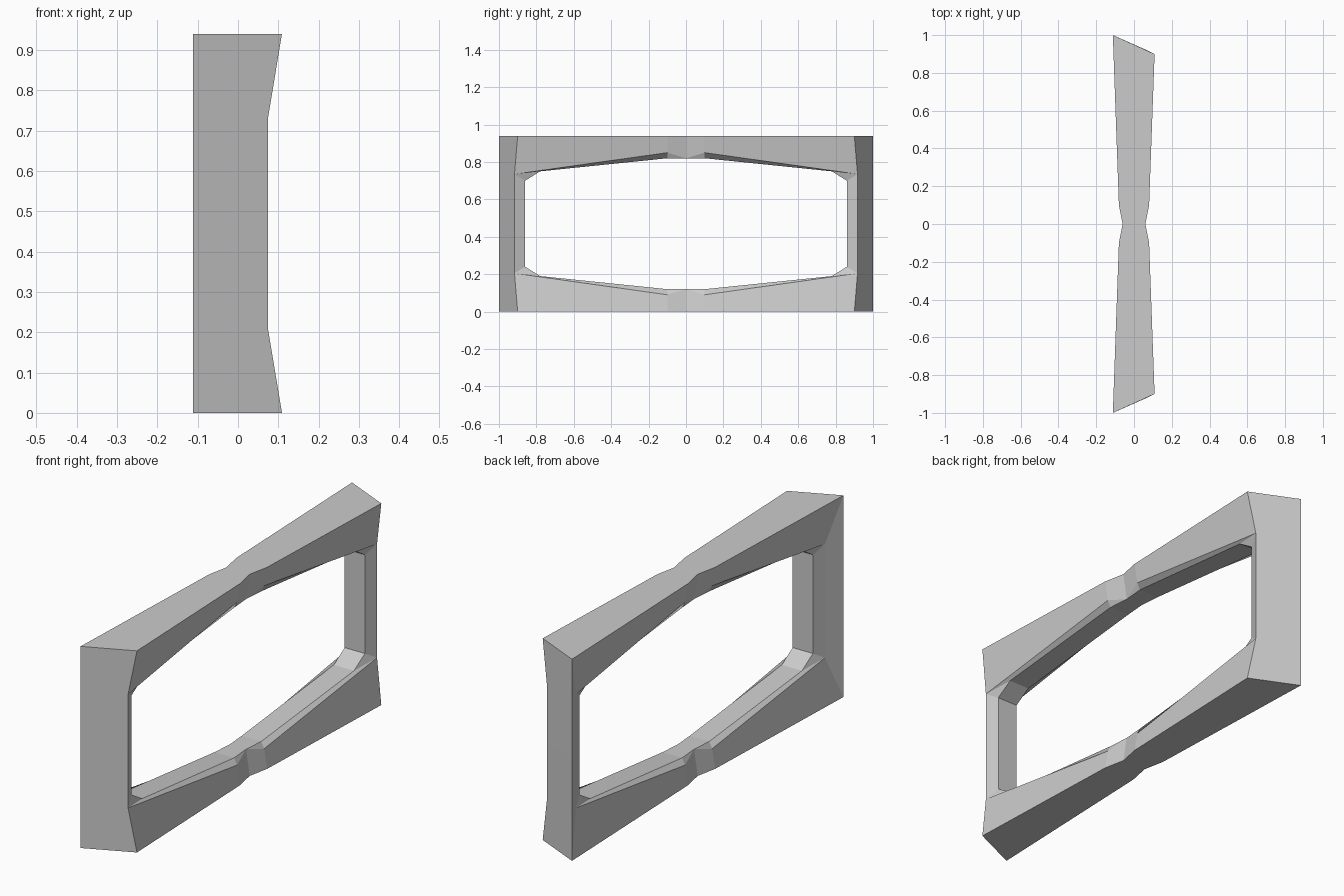
import bpy, bmesh

if "Cube" in bpy.data.objects:
    bpy.data.objects.remove(bpy.data.objects["Cube"])

MID = 0.47  # half height: mirror plane in z

# one quarter of the frame (y >= 0, lower half); points are (half depth, y, z)
CREASE = [(0.065, 0.1, 0.09), (0.075, 0.917, 0.205), (0.075, 0.917, MID)]
INNER = [(0.042, 0.0, 0.12), (0.05, 0.1, 0.12), (0.052, 0.78, 0.19),
         (0.052, 0.86, 0.24), (0.052, 0.86, MID)]

bm = bmesh.new()


def ring(points, s):
    return [bm.verts.new((s * x, y, z)) for x, y, z in points]


def face(*verts):
    bm.faces.new(verts)


sides = {}
for s, corner in ((-1, (0.112, 1.0, 0.0)), (1, (0.109, 0.9, 0.0))):
    o = ring([(0.06, 0.0, 0.0), (0.08, 0.1, 0.0), corner], s)
    c = ring(CREASE, s)
    i = ring(INNER, s)
    sides[s] = (o, c, i)
    # waist facet, long beam face, bevel strip and post bevel
    face(o[0], o[1], c[0], i[0])
    face(o[1], o[2], c[1], c[0])
    face(c[0], i[1], i[0])
    face(c[0], c[1], i[2], i[1])
    face(c[1], i[3], i[2])
    face(c[1], c[2], i[4], i[3])

# bottom and opening walls join the two sides
for k in (0, 2):
    a, b = sides[-1][k], sides[1][k]
    for n in range(len(a) - 1):
        face(a[n], a[n + 1], b[n + 1], b[n])

# wide post face on the -x side and slanted end face
(o, c, i), (p, d, j) = sides[-1], sides[1]
top = bm.verts.new((-0.112, 1.0, MID))
face(o[2], top, c[2], c[1])
face(o[2], top, d[2], d[1], p[2])

# mirror the quarter in y, then in z
for axis, centre in ((1, 0.0), (2, MID)):
    copy = bmesh.ops.duplicate(bm, geom=bm.verts[:] + bm.edges[:] + bm.faces[:])
    for v in copy["geom"]:
        if isinstance(v, bmesh.types.BMVert):
            v.co[axis] = 2 * centre - v.co[axis]
    bmesh.ops.remove_doubles(bm, verts=bm.verts[:], dist=0.0005)
bmesh.ops.recalc_face_normals(bm, faces=bm.faces[:])

mesh = bpy.data.meshes.new("rectangular_frame")
bm.to_mesh(mesh)
bm.free()
frame = bpy.data.objects.new("rectangular_frame", mesh)
bpy.context.collection.objects.link(frame)
